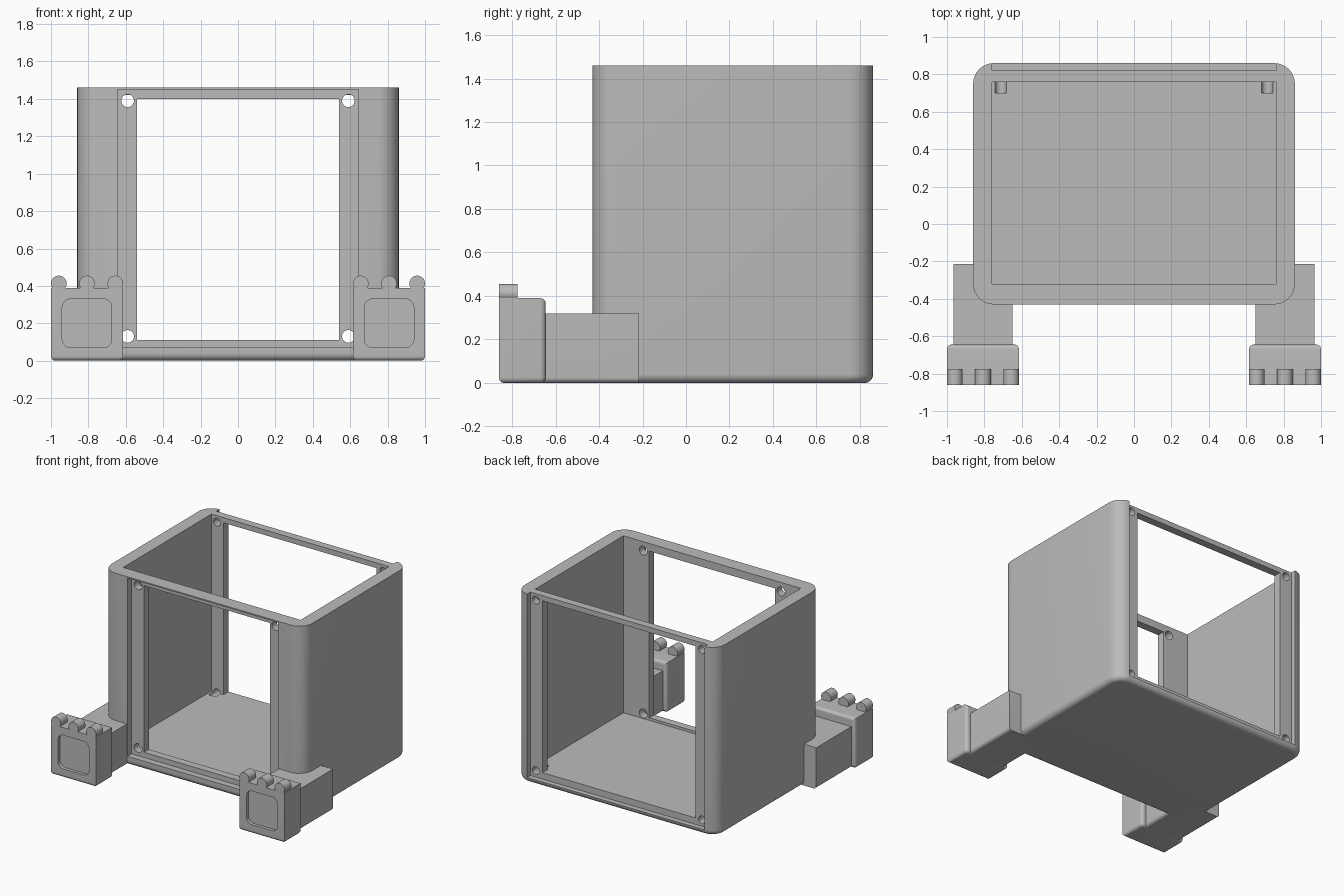
import bpy, bmesh, math
from mathutils import Vector, Matrix

if "Cube" in bpy.data.objects:
    bpy.data.objects.remove(bpy.data.objects["Cube"], do_unlink=True)

grey = bpy.data.materials.new("plain_grey")
grey.use_nodes = True
grey.diffuse_color = (0.5, 0.5, 0.5, 1)
grey.node_tree.nodes["Principled BSDF"].inputs["Base Color"].default_value = (0.5, 0.5, 0.5, 1)


def finish(name, bm):
    bmesh.ops.recalc_face_normals(bm, faces=bm.faces)
    mesh = bpy.data.meshes.new(name)
    bm.to_mesh(mesh)
    bm.free()
    mesh.materials.append(grey)
    obj = bpy.data.objects.new(name, mesh)
    bpy.context.collection.objects.link(obj)
    return obj


def box(name, x, y, z, *bevels):
    """Box from (min, max) ranges; each bevel is (edge rule, radius)."""
    bm = bmesh.new()
    bmesh.ops.create_cube(bm, size=1)
    for v in bm.verts:
        v.co = Vector([r[0] if c < 0 else r[1] for c, r in zip(v.co, (x, y, z))])
    for rule, radius in bevels:
        edges = [e for e in bm.edges if rule(*(v.co for v in e.verts))]
        bmesh.ops.bevel(bm, geom=edges, offset=radius, segments=8,
                        profile=0.5, affect='EDGES', clamp_overlap=True)
    return finish(name, bm)


def rod(name, x, z, radius, y):
    """Cylinder lying along y."""
    bm = bmesh.new()
    place = Matrix.Translation((x, sum(y) / 2, z)) @ Matrix.Rotation(math.pi / 2, 4, 'X')
    bmesh.ops.create_cone(bm, cap_ends=True, segments=32, radius1=radius,
                          radius2=radius, depth=y[1] - y[0], matrix=place)
    return finish(name, bm)


def activate(obj):
    bpy.ops.object.select_all(action='DESELECT')
    obj.select_set(True)
    bpy.context.view_layer.objects.active = obj


def cut(obj, cutter):
    activate(obj)
    mod = obj.modifiers.new("cut", 'BOOLEAN')
    mod.operation = 'DIFFERENCE'
    mod.solver = 'EXACT'
    mod.object = cutter
    bpy.ops.object.modifier_apply(modifier=mod.name)
    bpy.data.objects.remove(cutter, do_unlink=True)


def smooth(obj):
    activate(obj)
    bpy.ops.object.shade_smooth_by_angle(angle=math.radians(35))


def upright(a, b):
    return abs(a.z - b.z) > 0.1


def along_y(a, b):
    return abs(a.y - b.y) > 0.1


def at_bottom(a, b):
    return max(a.z, b.z) < 0.001


def cavity():
    return box("cavity_cutter", (-0.76, 0.76), (-0.32, 0.76), (0.09, 1.6))


# Open-topped case with rounded corners and underside
case = box("case", (-0.86, 0.86), (-0.43, 0.86), (0, 1.46),
           (upright, 0.11), (at_bottom, 0.04))
cut(case, cavity())

# Front and back panel recesses with their openings
cut(case, box("recess_cutter", (-0.645, 0.645), (-0.5, -0.38), (0.07, 1.45)))
cut(case, box("opening_cutter", (-0.54, 0.54), (-0.5, -0.25), (0.11, 1.40)))
cut(case, box("recess_cutter", (-0.76, 0.76), (0.82, 0.95), (0.04, 1.6)))
cut(case, box("opening_cutter", (-0.655, 0.655), (0.7, 0.95), (0.09, 1.42)))

# Screw holes in the corners of both panels
for side in (-1, 1):
    for z in (0.13, 1.39):
        cut(case, rod("hole_cutter", side * 0.59, z, 0.034, (-0.5, -0.25)))
    for z in (0.09, 1.41):
        cut(case, rod("hole_cutter", side * 0.712, z, 0.03, (0.7, 0.95)))
smooth(case)


def span(side, a, b):
    return tuple(sorted((side * a, side * b)))


# Legs, paws and toes on each side
for side, label in ((1, "left"), (-1, "right")):
    leg = box(label + "_leg", span(side, 0.65, 0.965), (-0.66, -0.215), (0, 0.32),
              (lambda a, b: at_bottom(a, b) and along_y(a, b), 0.025),
              (lambda a, b: upright(a, b) and a.y > -0.3, 0.035))
    cut(leg, cavity())
    smooth(leg)

    paw = box(label + "_paw", span(side, 0.615, 1.0), (-0.86, -0.645), (0, 0.39),
              (lambda a, b: at_bottom(a, b) or min(a.y, b.y) > -0.65, 0.025))
    cut(paw, box("pad_cutter", span(side, 0.675, 0.94), (-0.95, -0.835), (0.07, 0.33),
                 (along_y, 0.045)))
    smooth(paw)

    for i in range(3):
        smooth(rod(f"{label}_toe_{i + 1}", side * (0.656 + 0.151 * i), 0.413,
                   0.042, (-0.86, -0.775)))
